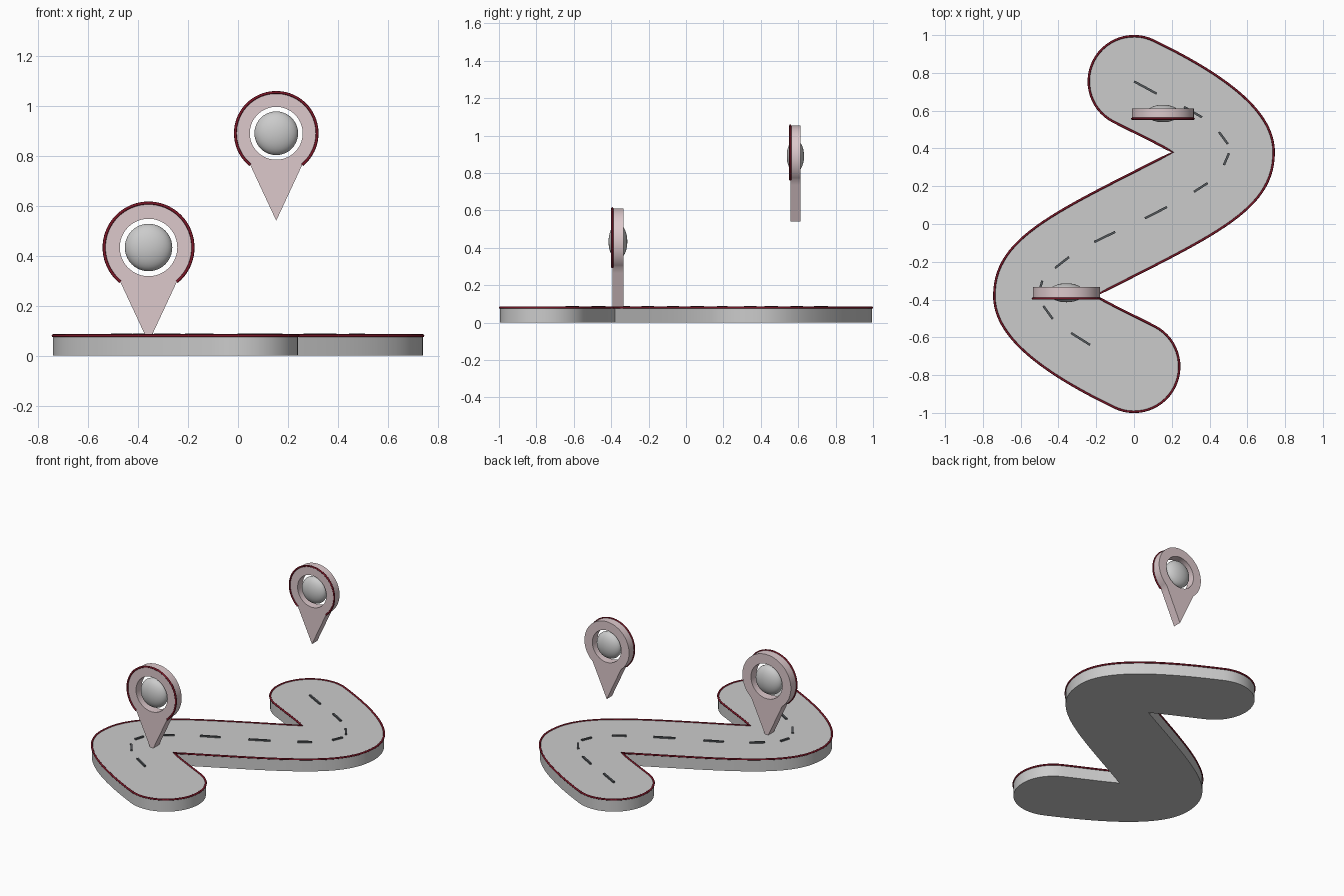
import bpy, bmesh
from math import sin, cos, pi, radians, atan2, hypot
from mathutils import Vector
from mathutils.geometry import interpolate_bezier

if "Cube" in bpy.data.objects:
    bpy.data.objects.remove(bpy.data.objects["Cube"])


def material(name, color):
    m = bpy.data.materials.new(name)
    m.diffuse_color = (*color, 1)
    m.use_nodes = True
    m.node_tree.nodes["Principled BSDF"].inputs["Base Color"].default_value = m.diffuse_color
    return m


RED = material("dark_red", (0.2, 0.008, 0.02))
PINK = material("pale_pink", (0.72, 0.58, 0.6))
DARK = material("dark_grey", (0.09, 0.1, 0.11))


def finish(name, bm, mat=None):
    bmesh.ops.recalc_face_normals(bm, faces=bm.faces)
    me = bpy.data.meshes.new(name)
    bm.to_mesh(me)
    bm.free()
    ob = bpy.data.objects.new(name, me)
    bpy.context.collection.objects.link(ob)
    if mat:
        me.materials.append(mat)
    bpy.ops.object.select_all(action='DESELECT')
    bpy.context.view_layer.objects.active = ob
    ob.select_set(True)
    bpy.ops.object.shade_smooth_by_angle(angle=radians(30))
    return ob


def tube(name, points, radius, cyclic):
    cu = bpy.data.curves.new(name, 'CURVE')
    cu.dimensions = '3D'
    cu.bevel_depth = radius
    cu.bevel_resolution = 2
    cu.use_fill_caps = True
    sp = cu.splines.new('POLY')
    sp.points.add(len(points) - 1)
    for p, co in zip(sp.points, points):
        p.co = (*co, 1)
    sp.use_cyclic_u = cyclic
    ob = bpy.data.objects.new(name, cu)
    bpy.context.collection.objects.link(ob)
    cu.materials.append(RED)


def bez(a, b, c, d, n=28):
    pts = interpolate_bezier(*[Vector((*p, 0)) for p in (a, b, c, d)], n)
    return [(p.x, p.y) for p in pts[:-1]]


# Road outline: one half, then the same half turned by 180 degrees
TOP = 0.08
cap_c, cap_r = (0, 0.755), 0.24
start, end = radians(243), radians(63)
cap = [(cap_c[0] + cap_r * cos(start + (end - start) * i / 28),
        cap_c[1] + cap_r * sin(start + (end - start) * i / 28)) for i in range(29)]
notch = (0.205, 0.38)
half = bez(notch, (0.11, 0.435), (0.0, 0.485), cap[0], 10)
half += cap[:-1]
half += bez(cap[-1], (0.55, 0.755), (0.74, 0.57), (0.74, 0.38))
half += bez((0.74, 0.38), (0.74, 0.07), (0.42, -0.06), (-0.205, -0.38))
outline = half + [(-x, -y) for x, y in half]

# Road slab
bm = bmesh.new()
face = bm.faces.new([bm.verts.new((x, y, 0)) for x, y in outline])
ext = bmesh.ops.extrude_face_region(bm, geom=[face], use_keep_orig=True)
for v in ext["geom"]:
    if isinstance(v, bmesh.types.BMVert):
        v.co.z = TOP
finish("road", bm)
tube("road_edge_trim", [(x, y, TOP) for x, y in outline], 0.006, True)

# Centre line dashes
dashes = [(0, .755, .12, .69), (.265, .62, .36, .565), (.45, .487, .497, .423),
          (.503, .375, .476, .312), (.39, .217, .317, .17), (.175, .09, .058, .03),
          (-.1, -.042, -.21, -.095), (-.344, -.175, -.418, -.233),
          (-.485, -.30, -.503, -.36), (-.48, -.434, -.43, -.503),
          (-.333, -.577, -.233, -.64)]
bm = bmesh.new()
for x0, y0, x1, y1 in dashes:
    d = Vector((x1 - x0, y1 - y0, 0))
    side = Vector((-d.y, d.x, 0)).normalized() * 0.006
    a, b = Vector((x0, y0, TOP - 0.005)), Vector((x1, y1, TOP - 0.005))
    lo = [bm.verts.new(p) for p in (a - side, b - side, b + side, a + side)]
    hi = [bm.verts.new(v.co + Vector((0, 0, 0.014))) for v in lo]
    bm.faces.new(lo)
    bm.faces.new(hi)
    for i in range(4):
        j = (i + 1) % 4
        bm.faces.new((lo[i], lo[j], hi[j], hi[i]))
finish("lane_dashes", bm, DARK)


def map_pin(name, x, y, z, s):
    R, hole, tip, ht = 0.178 * s, 0.115 * s, 0.38 * s, 0.03 * s
    a0, a1 = radians(-50.5), radians(230.5)
    arc = [(R * cos(a0 + (a1 - a0) * i / 56), R * sin(a0 + (a1 - a0) * i / 56))
           for i in range(57)]
    # straight sides meeting at the tip
    (lx, lz), n = arc[-1], 8
    left = [(lx * (1 - i / n), lz + (-tip - lz) * i / n) for i in range(1, n + 1)]
    right = [(-px, pz) for px, pz in reversed(left[:-1])]
    outer = arc + left + right
    inner = [(hole * px / hypot(px, pz), hole * pz / hypot(px, pz)) for px, pz in outer]
    # pin body with a round through hole
    bm = bmesh.new()
    of, ob, nf, nb = [[bm.verts.new((x + px, y + dy, z + pz)) for px, pz in ring]
                      for ring, dy in ((outer, -ht), (outer, ht), (inner, -ht), (inner, ht))]
    for i in range(len(outer)):
        j = (i + 1) % len(outer)
        for p, q in ((of, ob), (ob, nb), (nb, nf), (nf, of)):
            bm.faces.new((p[i], p[j], q[j], q[i]))
    finish(name + "_body", bm, PINK)
    # red rim on the front edge of the round head
    tube(name + "_rim", [(x + px, y - ht, z + pz) for px, pz in arc], 0.006 * s, False)
    # flattened ball in the hole
    bm = bmesh.new()
    bmesh.ops.create_uvsphere(bm, u_segments=40, v_segments=20, radius=0.095 * s)
    for v in bm.verts:
        v.co = (v.co.x + x, v.co.y * 0.53 + y, v.co.z + z)
    finish(name + "_ball", bm)


map_pin("front_pin", -0.358, -0.364, 0.433, 1.0)
map_pin("rear_pin", 0.153, 0.585, 0.89, 0.92)
